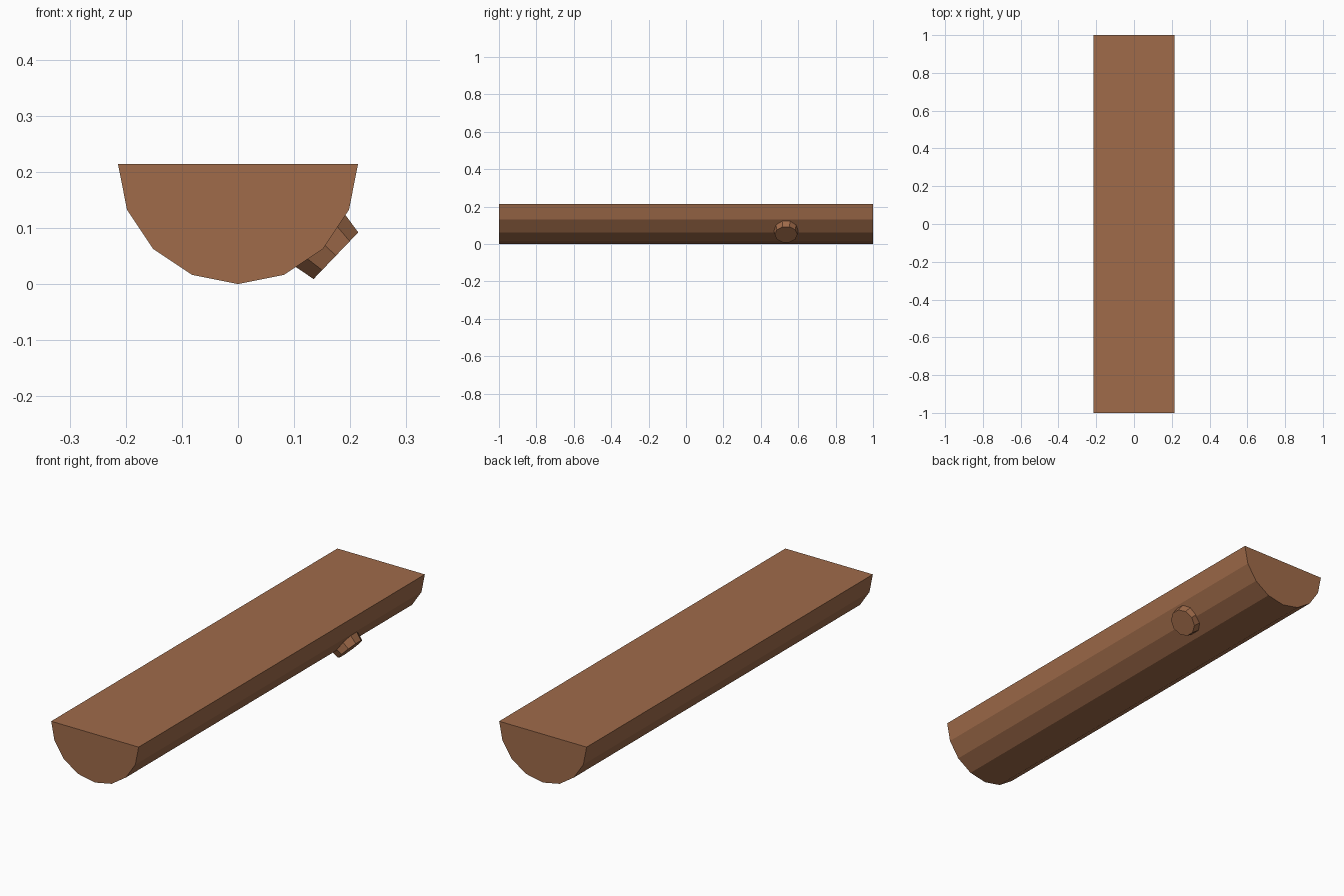
import bpy, bmesh, math
from mathutils import Vector

cube = bpy.data.objects.get("Cube")
if cube:
    bpy.data.objects.remove(cube, do_unlink=True)

wood = bpy.data.materials.new("brown wood")
wood.use_nodes = True
colour = (0.35, 0.147, 0.068, 1)
wood.diffuse_color = colour
wood.node_tree.nodes["Principled BSDF"].inputs["Base Color"].default_value = colour


def loft(name, ring_a, ring_b):
    """Closed solid between two rings of equal length."""
    bm = bmesh.new()
    a = [bm.verts.new(p) for p in ring_a]
    b = [bm.verts.new(p) for p in ring_b]
    bm.faces.new(a)
    bm.faces.new(b[::-1])
    for i in range(len(a)):
        j = (i + 1) % len(a)
        bm.faces.new((a[j], a[i], b[i], b[j]))
    bmesh.ops.recalc_face_normals(bm, faces=bm.faces)
    mesh = bpy.data.meshes.new(name)
    bm.to_mesh(mesh)
    bm.free()
    mesh.materials.append(wood)
    obj = bpy.data.objects.new(name, mesh)
    bpy.context.collection.objects.link(obj)
    return obj


# Half log: lower half of a 16-sided trunk with a flat sawn top
R = 0.214
angles = [math.pi + i * math.pi / 8 for i in range(9)]
profile = [(R * math.cos(t), R + R * math.sin(t)) for t in angles]
loft("half_log",
     [(x, -1, z) for x, z in profile],
     [(x, 1, z) for x, z in profile])

# Branch stub: tapered ten-sided peg on the lower left flank
axis = Vector((0.72, 0, -0.69)).normalized()
across = Vector((-axis.z, 0, axis.x))
along = Vector((0, 1, 0))
tip = Vector((0.1745, 0.535, 0.0505))


def stub_ring(depth, radius):
    turns = [math.radians(18 + 36 * i) for i in range(10)]
    return [tip - axis * depth
            + (across * math.cos(t) + along * math.sin(t)) * radius for t in turns]


loft("branch_stub", stub_ring(0.08, 0.075), stub_ring(0, 0.0605))
